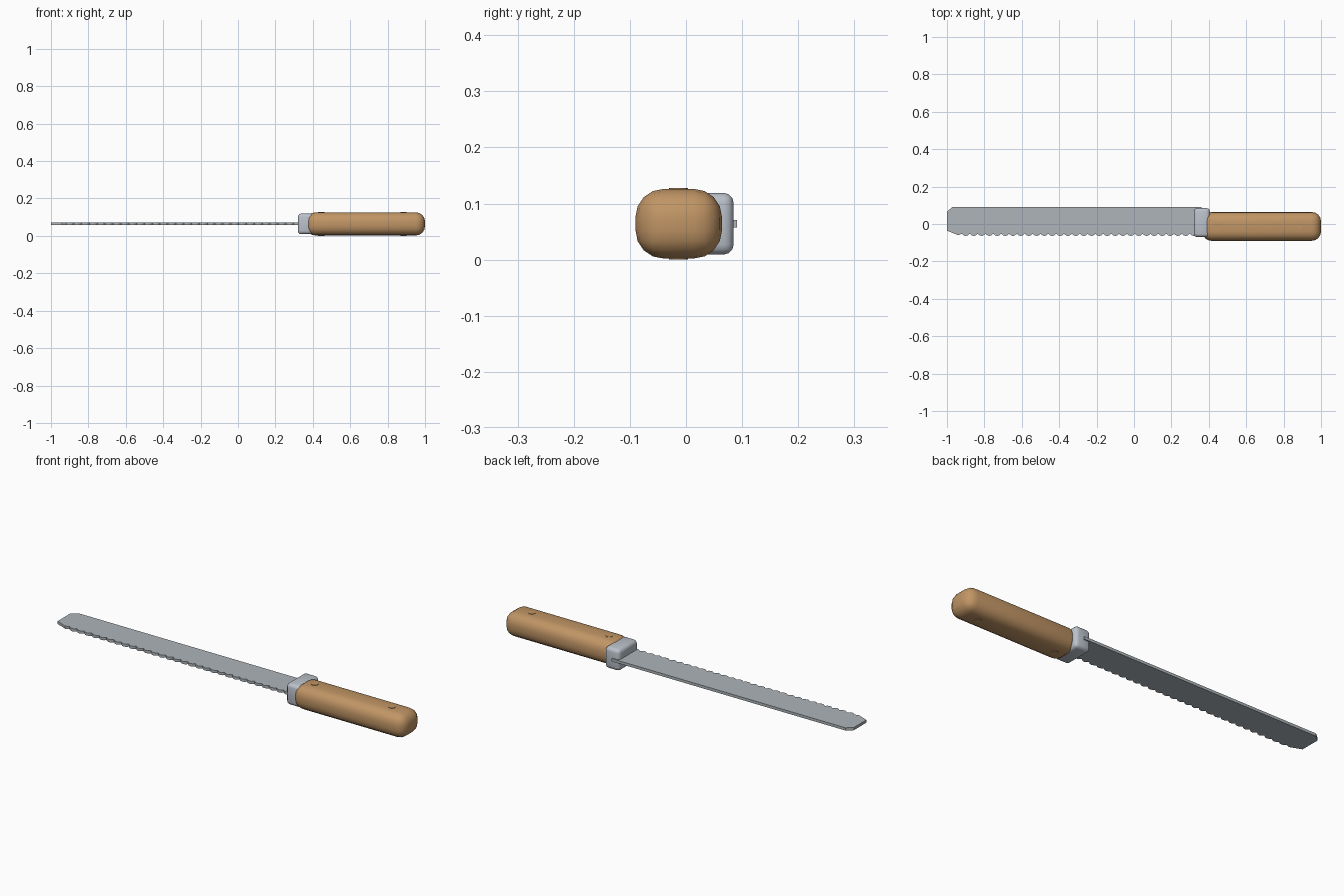
import bpy, bmesh, math

old = bpy.data.objects.get("Cube")
if old:
    bpy.data.objects.remove(old, do_unlink=True)

MID_Z = 0.064


def material(name, color):
    m = bpy.data.materials.new(name)
    m.use_nodes = True
    m.diffuse_color = (*color, 1)
    m.node_tree.nodes["Principled BSDF"].inputs["Base Color"].default_value = (*color, 1)
    return m


steel = material("blade steel", (0.42, 0.46, 0.49))
bolster_steel = material("bolster steel", (0.50, 0.54, 0.60))
wood = material("handle wood", (0.53, 0.30, 0.13))


def finish(bm, name, mat, smooth=True):
    mesh = bpy.data.meshes.new(name)
    bmesh.ops.recalc_face_normals(bm, faces=bm.faces)
    bm.to_mesh(mesh)
    bm.free()
    ob = bpy.data.objects.new(name, mesh)
    bpy.context.collection.objects.link(ob)
    mesh.materials.append(mat)
    if smooth:
        bpy.ops.object.select_all(action='DESELECT')
        ob.select_set(True)
        bpy.context.view_layer.objects.active = ob
        bpy.ops.object.shade_smooth_by_angle(angle=math.radians(40))
    return ob


def rounded_box(name, lo, hi, radius, segments, mat):
    bm = bmesh.new()
    bmesh.ops.create_cube(bm, size=1)
    for v in bm.verts:
        v.co = [(a + b) / 2 + c * (b - a) for a, b, c in zip(lo, hi, v.co)]
    bmesh.ops.bevel(bm, geom=bm.edges[:], offset=radius, segments=segments,
                    profile=0.5, affect='EDGES')
    return finish(bm, name, mat)


# Blade: clipped tip, straight spine and scalloped cutting edge
outline = [(0.36, 0.091), (-0.97, 0.091), (-1.0, 0.066), (-1.0, -0.036), (-0.94, -0.06)]
start, end, teeth = -0.92, 0.34, 30
pitch = (end - start) / teeth
for i in range(teeth):
    for t, depth in ((0, 0.052), (0.25, 0.061), (0.5, 0.064), (0.75, 0.061)):
        outline.append((start + (i + t) * pitch, -depth))
outline.append((0.36, -0.052))

bm = bmesh.new()
face = bm.faces.new([bm.verts.new((x, y, MID_Z - 0.007)) for x, y in outline])
top = bmesh.ops.extrude_face_region(bm, geom=[face])
for v in top["geom"]:
    if isinstance(v, bmesh.types.BMVert):
        v.co.z += 0.014
finish(bm, "blade", steel, smooth=False)

# Bolster block and wooden handle
rounded_box("bolster", (0.32, -0.07, 0.009), (0.405, 0.085, 0.119), 0.018, 3, bolster_steel)
rounded_box("handle", (0.365, -0.09, 0.002), (1.0, 0.064, 0.126), 0.05, 4, wood)

# Rivets through the handle
for label, x in (("front", 0.445), ("rear", 0.885)):
    bm = bmesh.new()
    bmesh.ops.create_cone(bm, cap_ends=True, segments=16, radius1=0.017,
                          radius2=0.017, depth=2 * MID_Z)
    bmesh.ops.translate(bm, verts=bm.verts, vec=(x, -0.013, MID_Z))
    finish(bm, label + "_rivet", wood)
